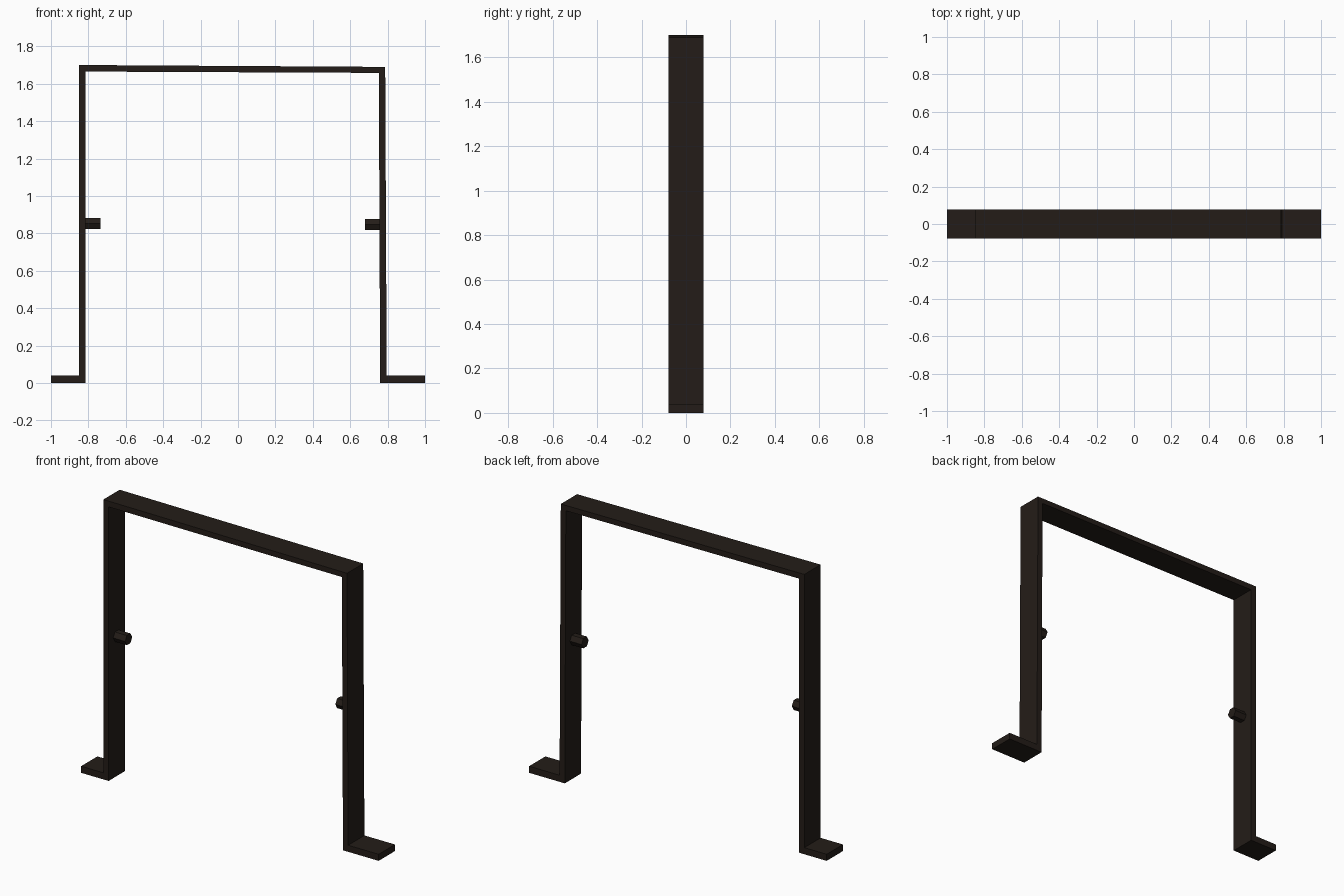
import bpy, bmesh, math

if "Cube" in bpy.data.objects:
    bpy.data.objects.remove(bpy.data.objects["Cube"])

mat = bpy.data.materials.new("dark_metal")
mat.diffuse_color = (0.017, 0.012, 0.009, 1)
mat.use_nodes = True
mat.node_tree.nodes["Principled BSDF"].inputs["Base Color"].default_value = mat.diffuse_color


def finish(name, bm):
    bmesh.ops.recalc_face_normals(bm, faces=bm.faces)
    mesh = bpy.data.meshes.new(name)
    bm.to_mesh(mesh)
    bm.free()
    mesh.materials.append(mat)
    obj = bpy.data.objects.new(name, mesh)
    bpy.context.collection.objects.link(obj)
    return obj


# Flat bar bent into a slightly uneven arch with outward feet:
# matching outer and inner (x, z) outlines, swept across the bar width
outer = [(-1, 0.04), (-0.85, 0.04), (-0.85, 1.70),
         (0.787, 1.69), (0.795, 0.04), (1, 0.04)]
inner = [(-1, 0), (-0.815, 0), (-0.815, 1.665),
         (0.753, 1.658), (0.76, 0), (1, 0)]
W = 0.078
bm = bmesh.new()
rings = [[bm.verts.new((x, y, z)) for (x, z), y in
          ((o, -W), (o, W), (i, W), (i, -W))]
         for o, i in zip(outer, inner)]
for a, b in zip(rings, rings[1:]):
    for k in range(4):
        n = (k + 1) % 4
        bm.faces.new((a[k], a[n], b[n], b[k]))
bm.faces.new(rings[0])
bm.faces.new(rings[-1])
finish("arch_frame", bm)


# Short hexagonal pegs on the inner face of each upright
def peg(name, x0, x1, z, r=0.034):
    bm = bmesh.new()
    bmesh.ops.create_cone(bm, cap_ends=True, segments=6, radius1=r,
                          radius2=r, depth=abs(x1 - x0))
    # turn the axis along x with flat sides at top and bottom
    for v in bm.verts:
        px, py, pz = v.co
        ang = math.atan2(py, px) + math.radians(0 if abs(py) < 1e-5 or
              abs(abs(px) - r) < 1e-5 or abs(abs(px) - r / 2) < 1e-4 else 30)
        v.co = ((x0 + x1) / 2 + pz, r * math.cos(ang), z + r * math.sin(ang))
    finish(name, bm)


peg("left_peg", -0.83, -0.735, 0.852)
peg("right_peg", 0.77, 0.678, 0.848)
